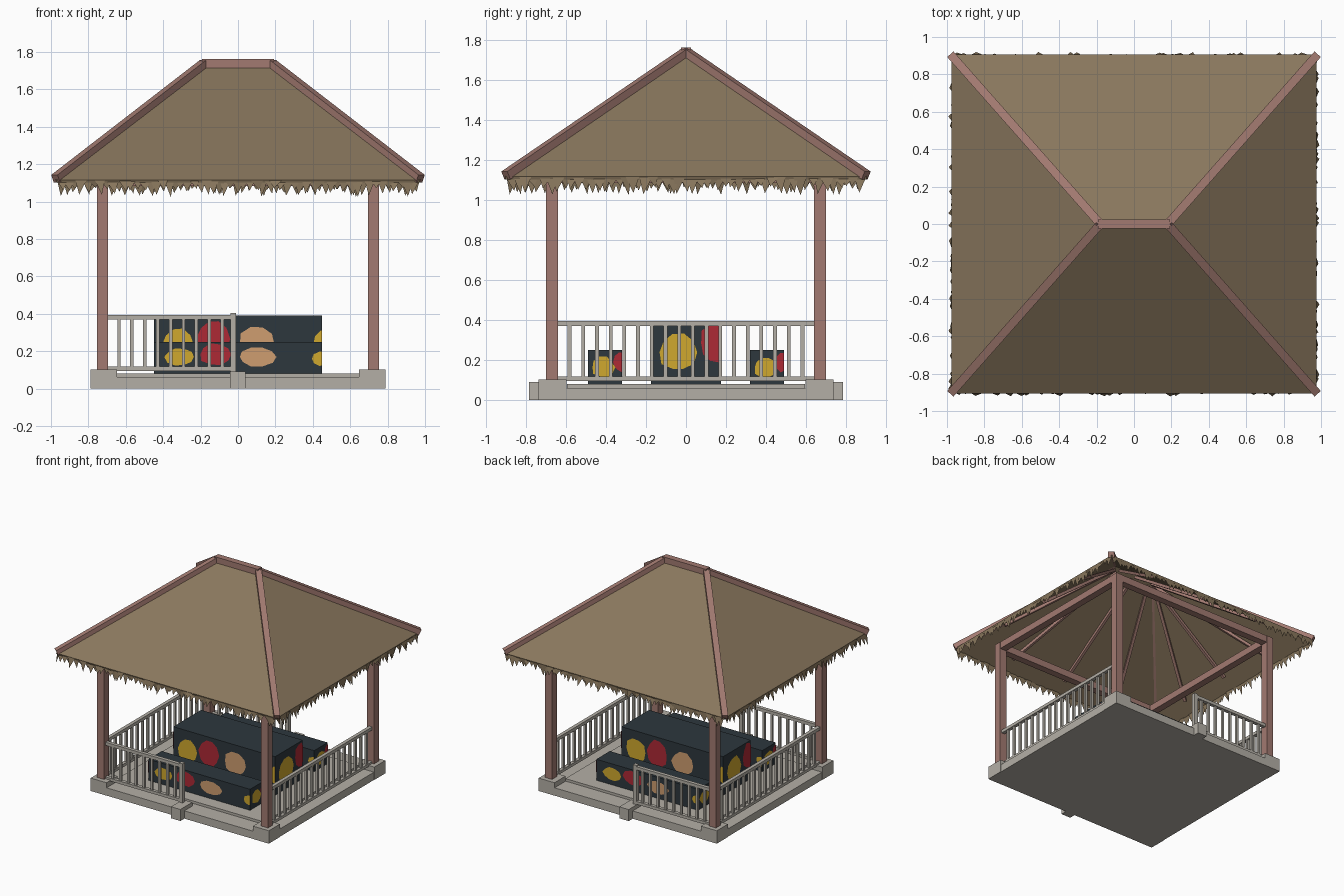
import bpy, bmesh, math, random
from mathutils import Vector, Matrix

random.seed(4)
if "Cube" in bpy.data.objects:
    bpy.data.objects.remove(bpy.data.objects["Cube"])


def material(name, *rgb):
    lin = [((c / 255 + 0.055) / 1.055) ** 2.4 for c in rgb] + [1]
    m = bpy.data.materials.new(name)
    m.use_nodes = True
    m.diffuse_color = lin
    m.node_tree.nodes["Principled BSDF"].inputs["Base Color"].default_value = lin
    return m


thatch = material("thatch", 137, 119, 93)
wood = material("reddish wood", 162, 122, 113)
stone = material("pale stone", 180, 175, 166)
slate = material("dark slate", 45, 55, 61)
yellow = material("yellow paint", 208, 168, 46)
red = material("red paint", 174, 41, 53)
tan = material("tan paint", 207, 157, 112)


def finish(bm, name, *mats):
    me = bpy.data.meshes.new(name)
    bm.to_mesh(me)
    bm.free()
    for m in mats:
        me.materials.append(m)
    ob = bpy.data.objects.new(name, me)
    bpy.context.scene.collection.objects.link(ob)
    return ob


def add_box(bm, x0, x1, y0, y1, z0, z1):
    size = Matrix.Diagonal((x1 - x0, y1 - y0, z1 - z0, 1))
    mid = Matrix.Translation(((x0 + x1) / 2, (y0 + y1) / 2, (z0 + z1) / 2))
    bmesh.ops.create_cube(bm, size=1, matrix=mid @ size)


def add_beam(bm, a, b, w, h):
    a, b = Vector(a), Vector(b)
    d = b - a
    side = d.cross(Vector((0, 0, 1))).normalized()
    up = side.cross(d).normalized()
    rot = Matrix((side, d.normalized(), up)).transposed().to_4x4()
    bmesh.ops.create_cube(bm, size=1, matrix=Matrix.Translation((a + b) / 2) @ rot
                          @ Matrix.Diagonal((w, d.length, h, 1)))


def box(name, mat, *bounds):
    bm = bmesh.new()
    add_box(bm, *bounds)
    return finish(bm, name, mat)


CORNERS = [(sx, sy) for sx in (-1, 1) for sy in (-1, 1)]
PX, PY = 0.725, 0.67

# Stone base, raised floor, corner and entrance blocks
box("base_slab", stone, -0.785, 0.785, -0.735, 0.735, 0, 0.062)
box("floor", stone, -0.65, 0.65, -0.595, 0.595, 0.06, 0.082)
bm = bmesh.new()
for sx, sy in CORNERS:
    cx, cy = sx * 0.718, sy * 0.666
    add_box(bm, cx - 0.07, cx + 0.07, cy - 0.07, cy + 0.07, 0, 0.103)
finish(bm, "corner_blocks", stone)
bm = bmesh.new()
for s in (-1, 1):
    add_box(bm, -0.043, 0.04, s * 0.71 - 0.075, s * 0.71 + 0.075, 0, 0.092)
finish(bm, "entrance_blocks", stone)

# Posts and the frame of beams on top
bm = bmesh.new()
for sx, sy in CORNERS:
    add_box(bm, sx * PX - 0.03, sx * PX + 0.03, sy * PY - 0.03, sy * PY + 0.03, 0.1, 1.14)
finish(bm, "posts", wood)
bm = bmesh.new()
for s in (-1, 1):
    add_box(bm, -PX, PX, s * PY - 0.028, s * PY + 0.028, 1.085, 1.14)
    add_box(bm, s * PX - 0.028, s * PX + 0.028, -PY, PY, 1.085, 1.14)
finish(bm, "top_beams", wood)


# Railings: two bars with balusters, along x or y
def railing(name, start, end, fixed, along_x):
    bm = bmesh.new()

    def piece(u0, u1, half, z0, z1):
        if along_x:
            add_box(bm, u0, u1, fixed - half, fixed + half, z0, z1)
        else:
            add_box(bm, fixed - half, fixed + half, u0, u1, z0, z1)

    piece(start, end, 0.014, 0.37, 0.395)
    piece(start, end, 0.014, 0.095, 0.118)
    n = round((end - start) / 0.072)
    for i in range(n):
        u = start + (i + 0.85) * (end - start) / (n + 0.7)
        piece(u - 0.009, u + 0.009, 0.009, 0.11, 0.38)
    if along_x:
        piece(end - 0.015, end + 0.015, 0.015, 0.08, 0.405)
    finish(bm, name, stone)


railing("left_railing", -0.64, 0.64, PX, False)
railing("right_railing", -0.64, 0.64, -PX, False)
railing("front_railing", -0.695, -0.026, -PY, True)
railing("back_railing", -0.695, -0.026, PY, True)


# Painted table and benches: patches are thin plates on the four sides
def painted_box(name, cy, depth, top, long_patches, short_patches):
    bm = bmesh.new()
    add_box(bm, -0.45, 0.45, -depth, depth, 0.08, top)
    for k in range(4):
        half, dist = (0.45, depth) if k % 2 == 0 else (depth, 0.45)
        turn = Matrix.Rotation(k * math.pi / 2, 3, 'Z')
        for u, z, ru, rz, slot in (long_patches if k % 2 == 0 else short_patches):
            pts = []
            for i in range(10):
                a = i * math.tau / 10
                r = random.uniform(0.88, 1.08)
                pu = max(-half, min(half, u + ru * r * math.cos(a)))
                pz = max(0.082, min(top, z + rz * r * math.sin(a)))
                pts.append(bm.verts.new(turn @ Vector((pu, -dist - 0.003, pz))))
            bm.faces.new(pts).material_index = slot
    ob = finish(bm, name, slate, yellow, red, tan)
    ob.location.y = cy


painted_box("table", 0, 0.175, 0.39,
            [(-0.32, 0.235, 0.09, 0.095, 1), (-0.13, 0.265, 0.09, 0.11, 2),
             (0.1, 0.24, 0.1, 0.09, 3), (0.46, 0.24, 0.06, 0.07, 1)],
            [(-0.04, 0.24, 0.098, 0.098, 1), (0.14, 0.285, 0.07, 0.1, 2)])
for name, y in (("front_bench", -0.405), ("back_bench", 0.405)):
    painted_box(name, y, 0.085, 0.25,
                [(-0.31, 0.17, 0.08, 0.05, 1), (-0.12, 0.185, 0.09, 0.058, 2),
                 (0.1, 0.17, 0.1, 0.05, 3), (0.455, 0.16, 0.06, 0.04, 1)],
                [(-0.01, 0.165, 0.058, 0.052, 1), (0.078, 0.19, 0.035, 0.05, 2)])

# Hipped thatch roof shell
EX, EY, EZ, RX, RZ = 0.975, 0.905, 1.117, 0.185, 1.73
bm = bmesh.new()
sw, se, ne, nw = [bm.verts.new((x, y, EZ)) for x, y in
                  ((-EX, -EY), (EX, -EY), (EX, EY), (-EX, EY))]
rw, re = bm.verts.new((-RX, 0, RZ)), bm.verts.new((RX, 0, RZ))
for f in ((sw, se, re, rw), (ne, nw, rw, re), (se, ne, re), (nw, sw, rw)):
    bm.faces.new(f)
roof = finish(bm, "thatch_roof", thatch)
mod = roof.modifiers.new("thickness", 'SOLIDIFY')
mod.thickness = 0.015
mod.offset = -1

# Hip beams and ridge cap
bm = bmesh.new()
for sx, sy in CORNERS:
    add_beam(bm, (sx * 0.975, sy * 0.9, 1.123), (sx * 0.18, 0, 1.737), 0.045, 0.045)
finish(bm, "hip_beams", wood)
box("ridge_cap", wood, -0.193, 0.193, -0.025, 0.025, 1.715, 1.762)

# Thin rafters fanning out below the thatch
bm = bmesh.new()
for s in (-1, 1):
    for t in (-0.5, 0, 0.5):
        add_beam(bm, (t * 0.3, s * 0.02, RZ - 0.05), (t, s * 0.8, 1.155), 0.022, 0.022)
        add_beam(bm, (s * 0.19, 0, RZ - 0.05), (s * 0.87, t * 0.9, 1.155), 0.022, 0.022)
finish(bm, "rafters", wood)

# Ragged fringe: overlapping pointed tufts along each eave
bm = bmesh.new()
for k in range(4):
    half, dist = (EX, EY) if k % 2 == 0 else (EY, EX)
    turn = Matrix.Rotation(k * math.pi / 2, 3, 'Z')
    count = int(half * 2 / 0.034)
    for i in range(count):
        u = -half + 0.035 + (2 * half - 0.07) * i / (count - 1)
        w = random.uniform(0.026, 0.036)
        out = dist - random.uniform(0, 0.012)
        tip = Vector((u + random.uniform(-0.015, 0.015), -dist - random.uniform(-0.015, 0.018),
                      random.uniform(1.025, 1.075)))
        a, b = Vector((u - w, -out, EZ)), Vector((u + w, -out, EZ))
        bm.faces.new([bm.verts.new(turn @ p) for p in (a, tip, b)])
finish(bm, "thatch_fringe", thatch)
